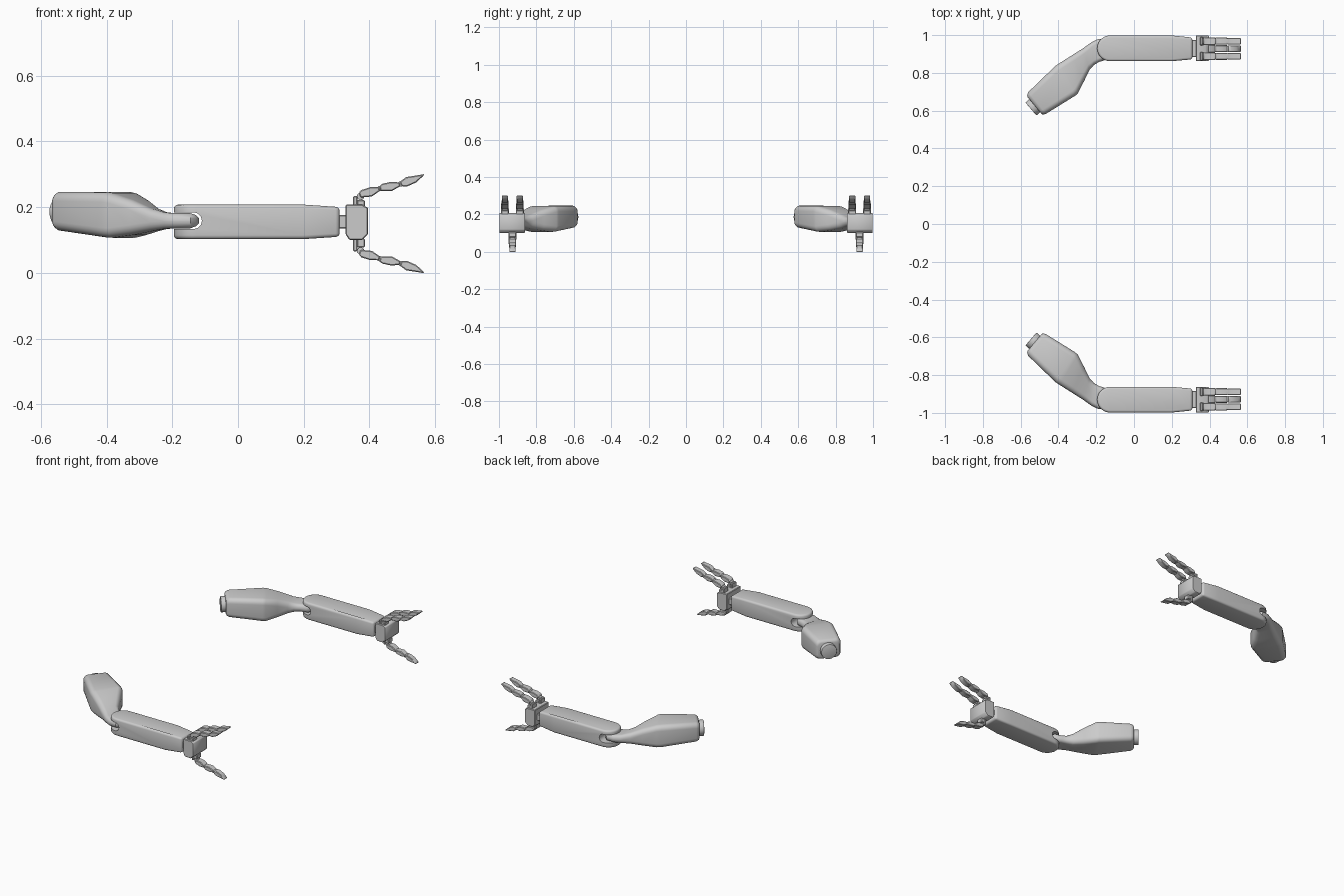
import bpy, bmesh, math
from mathutils import Matrix, Vector

cube = bpy.data.objects.get("Cube")
if cube:
    bpy.data.objects.remove(cube, do_unlink=True)

grey = bpy.data.materials.new("plain_grey")
grey.use_nodes = True
grey.diffuse_color = (0.6, 0.6, 0.6, 1)
grey.node_tree.nodes["Principled BSDF"].inputs["Base Color"].default_value = (0.6, 0.6, 0.6, 1)

MID_Y = 0.93     # centre line of the forearm and hand
MID_Z = 0.155


def add_object(name, mesh):
    obj = bpy.data.objects.new(name, mesh)
    bpy.context.collection.objects.link(obj)
    return obj


def add_pair(name, mesh, angle=35):
    """Place the part on the back arm and its mirror image on the front arm."""
    mesh.materials.clear()
    mesh.materials.append(grey)
    mesh.shade_smooth()
    mesh.set_sharp_from_angle(angle=math.radians(angle))
    add_object("back_" + name, mesh)
    twin = mesh.copy()
    twin.transform(Matrix.Scale(-1, 4, Vector((0, 1, 0))))
    twin.flip_normals()
    add_object("front_" + name, twin)


def to_mesh(bm, name):
    bmesh.ops.recalc_face_normals(bm, faces=bm.faces)
    mesh = bpy.data.meshes.new(name)
    bm.to_mesh(mesh)
    bm.free()
    return mesh


def prism(name, outline, axis, lo, hi, bevel=0, segments=1):
    """Extrude an outline along z (xy outline) or y (xz outline), then bevel."""
    def place(p, d):
        return (p[0], p[1], d) if axis == "z" else (p[0], d, p[1])
    bm = bmesh.new()
    low = [bm.verts.new(place(p, lo)) for p in outline]
    high = [bm.verts.new(place(p, hi)) for p in outline]
    bm.faces.new(low)
    bm.faces.new(high)
    n = len(outline)
    for i in range(n):
        j = (i + 1) % n
        bm.faces.new((low[i], low[j], high[j], high[i]))
    bmesh.ops.recalc_face_normals(bm, faces=bm.faces)
    if bevel:
        sharp = [e for e in bm.edges if e.calc_face_angle() > math.radians(30)]
        bmesh.ops.bevel(bm, geom=sharp, offset=bevel, segments=segments,
                        profile=0.5, affect="EDGES")
    return to_mesh(bm, name)


def box(name, x0, x1, y0, y1, z0, z1, bevel=0.003):
    return prism(name, [(x0, z0), (x1, z0), (x1, z1), (x0, z1)], "y", y0, y1, bevel)


def arc(cx, cy, r, start, end, steps):
    angles = [math.radians(start + (end - start) * i / steps) for i in range(steps + 1)]
    return [(cx + r * math.cos(a), cy + r * math.sin(a)) for a in angles]


def cylinder(name, centre, direction, radius, depth, bevel=0.003):
    bm = bmesh.new()
    bmesh.ops.create_cone(bm, cap_ends=True, segments=32, radius1=radius,
                          radius2=radius, depth=depth)
    rims = [e for e in bm.edges if e.calc_face_angle() > 1]
    bmesh.ops.bevel(bm, geom=rims, offset=bevel, segments=2, profile=0.5, affect="EDGES")
    turn = Vector(direction).to_track_quat("Z", "Y").to_matrix().to_4x4()
    bm.transform(Matrix.Translation(centre) @ turn)
    return to_mesh(bm, name)


# Upper arm: rounded rectangles lofted from the shoulder to the elbow tongue
def section(a, b, z0, z1, radius, inset=0.0):
    a, b = Vector(a), Vector(b)
    centre, half_w = (a + b) / 2, (b - a).length / 2 - inset
    side, zc, half_h = (b - a).normalized(), (z0 + z1) / 2, (z1 - z0) / 2 - inset
    r = max(min(radius, half_h * 0.98) - inset * 0.5, 0.004)
    ring = []
    for k, (sx, sz) in enumerate([(1, 1), (-1, 1), (-1, -1), (1, -1)]):
        for u, v in arc(sx * (half_w - r), sz * (half_h - r), r, 90 * k, 90 * k + 90, 5):
            p = centre + side * u
            ring.append((p.x, p.y, zc + v))
    return ring


stations = [
    ((-0.572, 0.682), (-0.479, 0.571), 0.130, 0.245, 0.028, 0.014),
    ((-0.569, 0.686), (-0.476, 0.575), 0.130, 0.245, 0.028, 0.005),
    ((-0.560, 0.698), (-0.465, 0.584), 0.129, 0.247, 0.028, 0),
    ((-0.415, 0.838), (-0.310, 0.680), 0.108, 0.246, 0.030, 0),
    ((-0.395, 0.851), (-0.297, 0.693), 0.107, 0.243, 0.030, 0),
    ((-0.330, 0.892), (-0.264, 0.757), 0.116, 0.222, 0.030, 0),
    ((-0.270, 0.930), (-0.235, 0.816), 0.127, 0.196, 0.028, 0),
    ((-0.225, 0.962), (-0.212, 0.842), 0.134, 0.184, 0.024, 0),
    ((-0.190, 0.979), (-0.185, 0.858), 0.136, 0.182, 0.022, 0),
    ((-0.145, 0.980), (-0.145, 0.870), 0.136, 0.182, 0.022, 0),
    ((-0.128, 0.970), (-0.128, 0.885), 0.136, 0.182, 0.022, 0.006),
    ((-0.119, 0.960), (-0.119, 0.895), 0.136, 0.182, 0.022, 0.015),
]
bm = bmesh.new()
rings = [[bm.verts.new(p) for p in section(*s)] for s in stations]
for r0, r1 in zip(rings, rings[1:]):
    for i in range(len(r0)):
        j = (i + 1) % len(r0)
        bm.faces.new((r0[i], r0[j], r1[j], r1[i]))
bm.faces.new(rings[0])
bm.faces.new(rings[-1])
add_pair("upper_arm", to_mesh(bm, "upper_arm"), 40)

# Shoulder disc on the end face
add_pair("shoulder_disc", cylinder("shoulder_disc", (-0.529, 0.623, 0.186),
                                   (-0.76, -0.65, 0), 0.045, 0.044))

# Forearm: bevelled outline with a round elbow end, thinner towards the wrist
outline = arc(-0.127, MID_Y, 0.068, 90, 270, 18)
outline += [(0.2, 0.862), (0.309, 0.872), (0.309, 0.987), (0.2, 0.998)]
forearm = prism("forearm", outline, "z", 0.103, 0.208, 0.012, 3)
for v in forearm.vertices:
    taper = max(0, v.co.x - 0.2)
    v.co.z = MID_Z + (v.co.z - MID_Z) * (1 - 1.3 * taper)

# Fork slot with a round end for the elbow tongue
slot = [(-0.3, 0.134), *arc(-0.135, 0.159, 0.025, -90, 90, 12), (-0.3, 0.184)]
cutter = add_object("slot_cutter", prism("slot_cutter", slot, "y", 0.8, 1.1))
cutter.hide_render = True
blank = add_object("forearm_blank", forearm)
cut = blank.modifiers.new("slot", "BOOLEAN")
cut.operation, cut.object = "DIFFERENCE", cutter
bpy.context.view_layer.update()
graph = bpy.context.evaluated_depsgraph_get()
fork = bpy.data.meshes.new_from_object(blank.evaluated_get(graph))
for helper in (blank, cutter):
    bpy.data.objects.remove(helper, do_unlink=True)
add_pair("forearm", fork)

# Wrist and palm
add_pair("wrist", box("wrist", 0.30, 0.335, 0.885, 0.975, 0.136, 0.176))
palm = [(0.327, 0.118), (0.338, 0.101), (0.378, 0.100), (0.396, 0.118),
        (0.396, 0.198), (0.378, 0.208), (0.327, 0.208)]
add_pair("palm", prism("palm", palm, "y", 0.862, 0.998, 0.003))

# Fingers and thumb: lugs, knuckle, three tapering segments with joint pins
JOINTS = [(0.370, 0.237), (0.432, 0.257), (0.495, 0.271), (0.568, 0.300)]
SHAPE = [(0, -0.3), (0, 0.3), (0.15, 0.5), (0.6, 0.5), (1, 0.2), (1, -0.25), (0.55, -0.6)]
TIP = [(0, -0.35), (0, 0.3), (0.3, 0.55), (1, 0.06), (1, -0.06), (0.6, -0.55), (0.2, -0.6)]


def digit(name, y, flip):
    def fz(z):
        return 0.30 - z if flip else z
    lo, hi = sorted((fz(0.195), fz(0.234)))
    add_pair(name + "_mount", box(name, 0.350, 0.364, y - 0.022, y + 0.022, lo, hi))
    lo, hi = sorted((fz(0.195), fz(0.222)))
    add_pair(name + "_base", box(name, 0.362, 0.386, y - 0.02, y + 0.02, lo, hi))
    add_pair(name + "_knuckle", cylinder(name, (0.373, y, fz(0.233)), (0, 1, 0), 0.011, 0.028, 0.001))
    for i, (p, q) in enumerate(zip(JOINTS, JOINTS[1:])):
        p, q = Vector(p), Vector(q)
        along = q - p
        up = Vector((-along.y, along.x)).normalized() * (0.026 - 0.001 * i)
        shape = TIP if i == 2 else SHAPE
        points = [p + along * (u * 0.97) + up * v for u, v in shape]
        half = 0.020 - 0.0015 * i
        mesh = prism(name, [(c.x, fz(c.y)) for c in points], "y", y - half, y + half, 0.003)
        add_pair(f"{name}_segment_{i + 1}", mesh)
        if i:
            add_pair(f"{name}_pin_{i}", cylinder(name, (p.x, y, fz(p.y)), (0, 1, 0), 0.008, 0.03, 0.001))


digit("outer_finger", 0.968, False)
digit("inner_finger", 0.888, False)
digit("thumb", 0.928, True)
